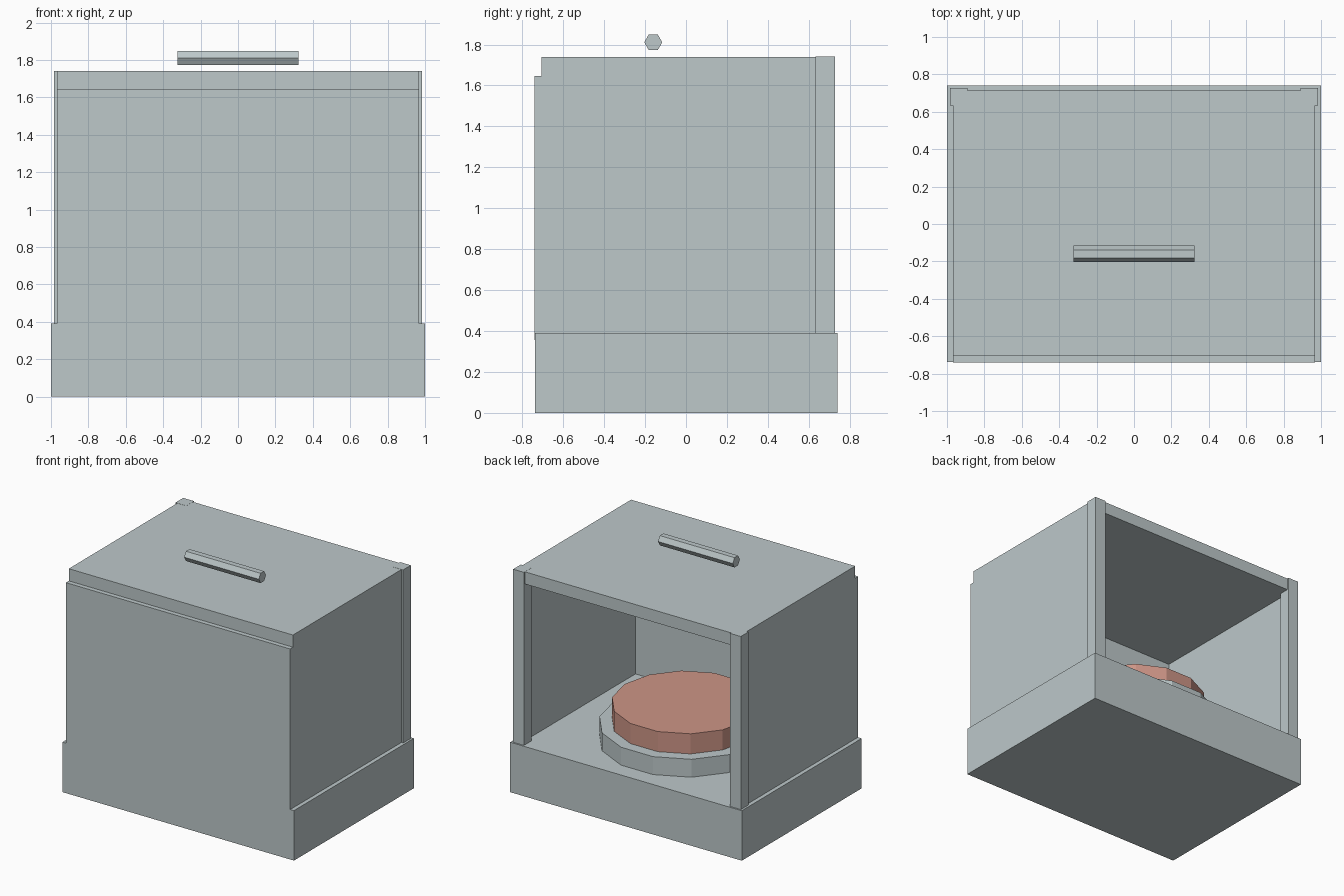
import bpy
import math

cube = bpy.data.objects.get("Cube")
if cube:
    bpy.data.objects.remove(cube, do_unlink=True)


def make_material(name, rgb):
    mat = bpy.data.materials.new(name)
    mat.use_nodes = True
    color = (*rgb, 1.0)
    mat.diffuse_color = color
    mat.node_tree.nodes["Principled BSDF"].inputs["Base Color"].default_value = color
    return mat


grey = make_material("pale grey", (0.51, 0.58, 0.59))
clay = make_material("clay red", (0.61, 0.30, 0.24))


def finish(name, mat):
    obj = bpy.context.object
    obj.name = name
    obj.data.materials.append(mat)
    return obj


def box(name, x, y, z, mat=grey):
    """Box from (min, max) ranges on each axis."""
    bpy.ops.mesh.primitive_cube_add(size=1, location=[(a + b) / 2 for a, b in (x, y, z)])
    bpy.context.object.scale = [b - a for a, b in (x, y, z)]
    return finish(name, mat)


def disc(name, radius, bottom, top, mat):
    bpy.ops.mesh.primitive_cylinder_add(
        vertices=14, radius=radius, depth=top - bottom,
        location=(0, 0, (bottom + top) / 2), rotation=(0, 0, math.pi / 2))
    return finish(name, mat)


FLOOR, WALL_TOP, ROOF_TOP = 0.39, 1.645, 1.74
WALL_OUT, WALL_IN = 0.968, 0.93

# Plinth, front panel and roof slab
box("base", (-1, 1), (-0.738, 0.74), (0, FLOOR))
box("front_panel", (-WALL_OUT, WALL_OUT), (-0.741, -0.705), (0.355, WALL_TOP))
box("roof", (-WALL_OUT, WALL_OUT), (-0.705, 0.715), (WALL_TOP, ROOF_TOP))

# Side walls and rear corner posts
for side, s in (("left", 1), ("right", -1)):
    box(side + "_wall", sorted((s * WALL_IN, s * WALL_OUT)), (-0.705, 0.64), (FLOOR, WALL_TOP))
    box(side + "_rear_post", sorted((s * 0.89, s * 0.983)), (0.633, 0.728), (FLOOR, ROOF_TOP + 0.001))

# Turntable with its upper plate
disc("lower_disc", 0.62, FLOOR, 0.53, grey)
disc("upper_disc", 0.53, 0.53, 0.687, clay)

# Hexagonal handle bar
bpy.ops.mesh.primitive_cylinder_add(vertices=6, radius=0.044, depth=0.645,
                                    location=(0, -0.16, 1.811),
                                    rotation=(0, math.pi / 2, 0))
finish("handle", grey)
